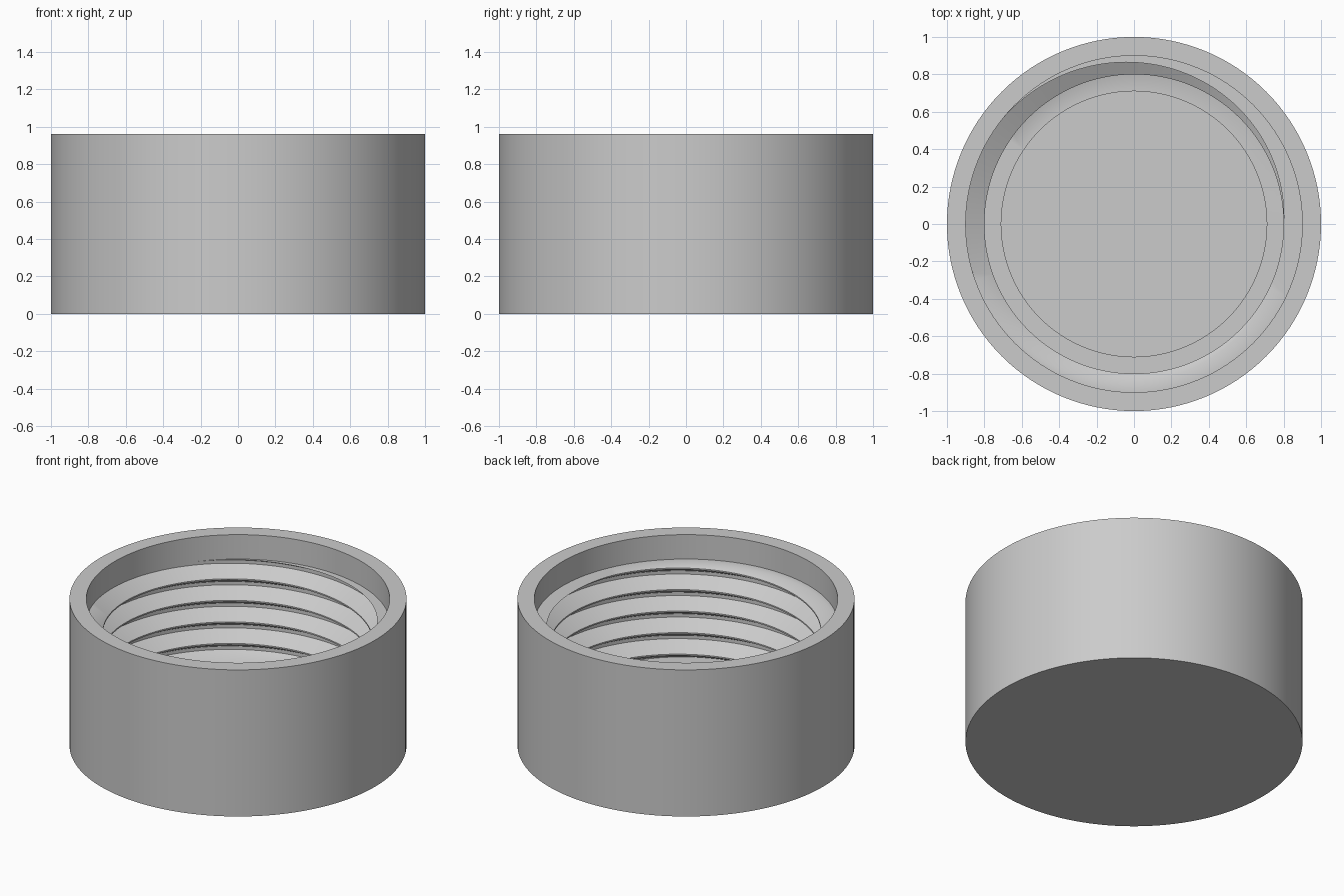
import bpy, bmesh, math

if "Cube" in bpy.data.objects:
    bpy.data.objects.remove(bpy.data.objects["Cube"])

# Main dimensions of the threaded cap
OUTER, HEIGHT = 1.0, 0.96
ROOT, CREST = 0.9, 0.8               # thread radii
Z_LOW, Z_TOP = 0.16, 0.80            # thread is cut flat at both levels
RECESS, FLOOR = 0.71, 0.1
PITCH, HALF_CREST, HALF_ROOT = 0.141, 0.0045, 0.0595
STEPS, TURNS = 128, 7


def helix_z(angle):
    """Height of the crest centre on the top turn, right-handed."""
    return Z_TOP + PITCH * (angle / math.tau + 1 / 32)


def thread_radius(angle, z):
    """Radius of the thread surface at an angle and height."""
    u = (z - helix_z(angle)) / PITCH
    d = abs(u - round(u)) * PITCH
    t = (d - HALF_CREST) / (HALF_ROOT - HALF_CREST)
    return CREST + (ROOT - CREST) * min(1, max(0, t))


def section(angle):
    """Half section of the cap, from the underside round to the inner floor."""
    pts = [(0, 0), (OUTER, 0), (OUTER, HEIGHT), (ROOT, HEIGHT), (ROOT, Z_TOP)]
    for n in range(1, -TURNS, -1):
        centre = helix_z(angle) + n * PITCH
        for off in (HALF_ROOT, HALF_CREST, -HALF_CREST, -HALF_ROOT):
            z = min(Z_TOP, max(Z_LOW, centre + off))
            pts.append((thread_radius(angle, z), z))
    return pts + [(RECESS, Z_LOW), (RECESS, FLOOR), (0, FLOOR)]


# Threaded cap: sections joined round the axis, doubled points merged
bm = bmesh.new()
columns = []
for i in range(STEPS + 1):
    a = math.tau * i / STEPS
    columns.append([bm.verts.new((r * math.cos(a), r * math.sin(a), z))
                    for r, z in section(a)])
for left, right in zip(columns, columns[1:]):
    for k in range(len(left) - 1):
        bm.faces.new((left[k], left[k + 1], right[k + 1], right[k]))
bmesh.ops.remove_doubles(bm, verts=bm.verts, dist=0.0002)
bmesh.ops.dissolve_degenerate(bm, edges=bm.edges, dist=0.0001)
bmesh.ops.recalc_face_normals(bm, faces=bm.faces)

mesh = bpy.data.meshes.new("threaded_cap")
bm.to_mesh(mesh)
bm.free()
cap = bpy.data.objects.new("threaded_cap", mesh)
bpy.context.collection.objects.link(cap)

grey = bpy.data.materials.new("light_grey")
grey.diffuse_color = (0.6, 0.6, 0.6, 1)
grey.use_nodes = True
grey.node_tree.nodes["Principled BSDF"].inputs["Base Color"].default_value = grey.diffuse_color
mesh.materials.append(grey)

bpy.context.view_layer.objects.active = cap
cap.select_set(True)
bpy.ops.object.shade_smooth_by_angle(angle=math.radians(30))
